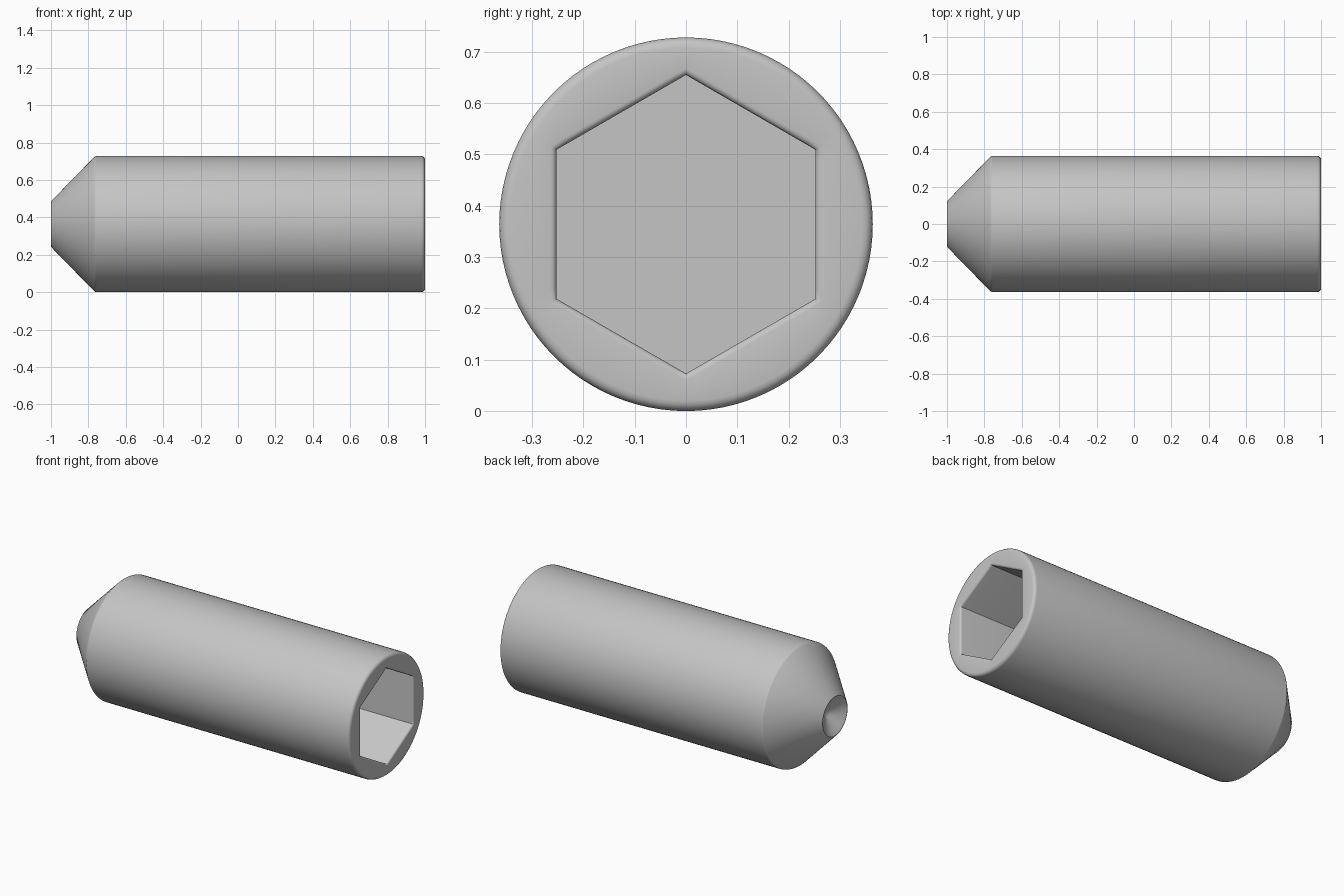
import bpy
import bmesh
from math import cos, sin, pi, radians

cube = bpy.data.objects.get("Cube")
if cube:
    bpy.data.objects.remove(cube, do_unlink=True)

SEGMENTS = 96
RADIUS = 0.364
HEX_FLAT = 0.252      # centre to flat of the socket
SOCKET_FLOOR = 0.3

steel = bpy.data.materials.new("light grey steel")
steel.use_nodes = True
grey = (0.56, 0.56, 0.56, 1)
steel.diffuse_color = grey
steel.node_tree.nodes["Principled BSDF"].inputs["Base Color"].default_value = grey


def arc(cx, cr, radius, start, end, steps=4):
    """Fillet points in the (x, r) profile plane."""
    angles = [radians(start + (end - start) * i / steps) for i in range(steps + 1)]
    return [(cx + radius * cos(a), cr + radius * sin(a), False) for a in angles]


def ring(bm, x, r, is_hex):
    """Circle of radius r, or hexagon with flats at distance r, corners up and down."""
    verts = []
    for i in range(SEGMENTS):
        a = 2 * pi * i / SEGMENTS
        reach = r / cos((a + pi / 6) % (pi / 3) - pi / 6) if is_hex else r
        verts.append(bm.verts.new((x, reach * cos(a), reach * sin(a) + RADIUS)))
    return verts


# Profile from the cup point, over the cone and shank, to the socket floor
profile = [(-0.945, 0.025, False), (-0.985, 0.095, False), (-0.997, 0.112, False)]
profile += [(-1, 0.118, False), (-0.997, 0.125, False)]
profile += arc(-0.755, RADIUS - 0.02, 0.02, 135, 90)
profile += arc(0.98, RADIUS - 0.02, 0.02, 90, 0)
lip = 0.012
for i in range(5):
    a = pi / 2 * i / 4
    profile.append((1 - lip + lip * cos(a), HEX_FLAT + lip * (1 - sin(a)), True))
profile.append((SOCKET_FLOOR, HEX_FLAT, True))

bm = bmesh.new()
rings = [ring(bm, *point) for point in profile]
for a, b in zip(rings, rings[1:]):
    for i in range(SEGMENTS):
        j = (i + 1) % SEGMENTS
        bm.faces.new((a[i], a[j], b[j], b[i]))

# Close the cup with a shallow tip and the socket with a flat floor
tip = bm.verts.new((-0.93, 0, RADIUS))
for i in range(SEGMENTS):
    bm.faces.new((tip, rings[0][(i + 1) % SEGMENTS], rings[0][i]))
bm.faces.new(rings[-1])
bmesh.ops.recalc_face_normals(bm, faces=bm.faces)

mesh = bpy.data.meshes.new("socket_set_screw")
bm.to_mesh(mesh)
bm.free()
mesh.materials.append(steel)
screw = bpy.data.objects.new("socket_set_screw", mesh)
bpy.context.collection.objects.link(screw)

# Smooth shading with crisp socket corners
bpy.ops.object.select_all(action="DESELECT")
screw.select_set(True)
bpy.context.view_layer.objects.active = screw
bpy.ops.object.shade_smooth_by_angle(angle=radians(35))
